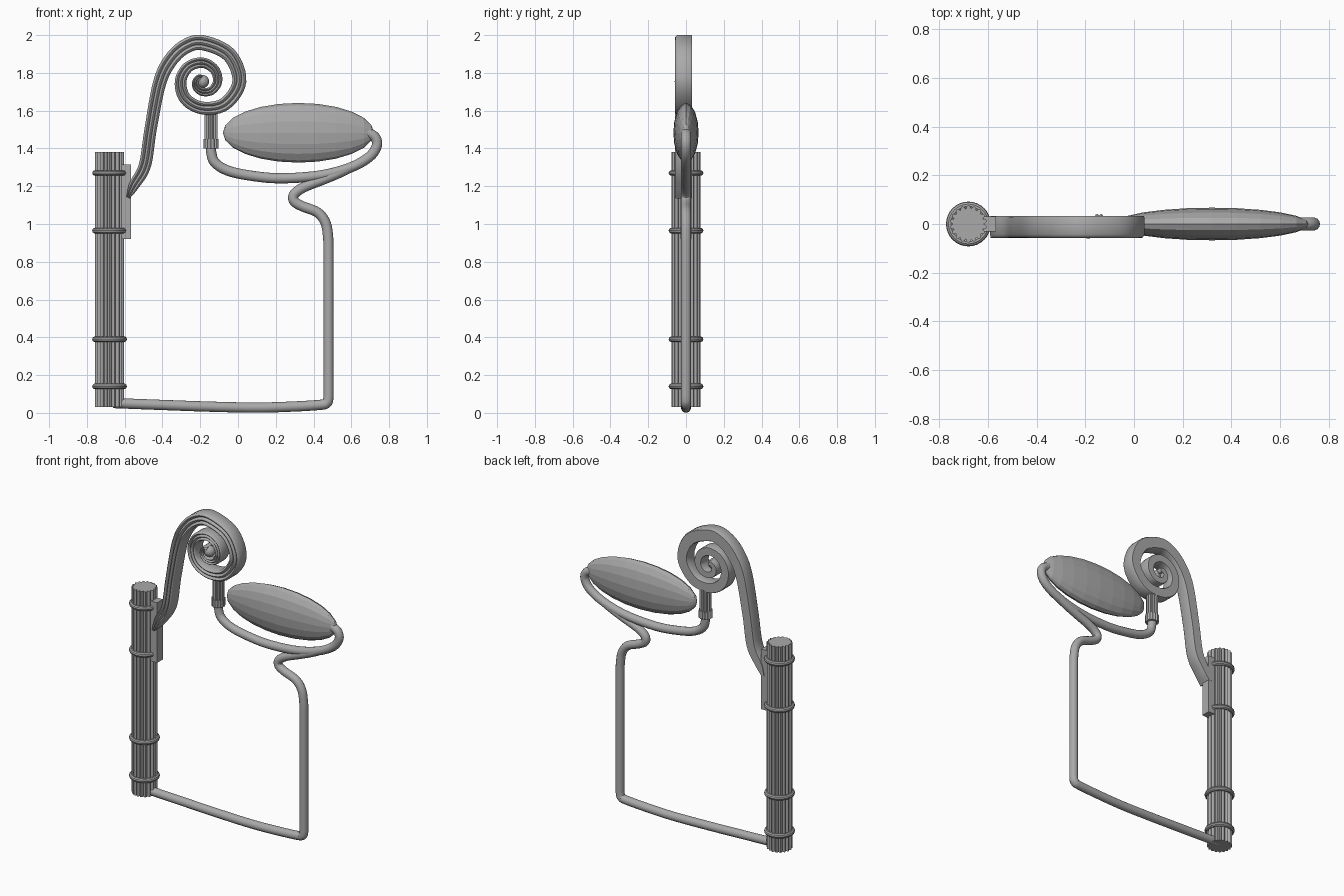
import bpy, bmesh, math
from mathutils import Vector

if "Cube" in bpy.data.objects:
    bpy.data.objects.remove(bpy.data.objects["Cube"])

metal = bpy.data.materials.new("grey metal")
metal.diffuse_color = (0.4, 0.4, 0.4, 1)
metal.use_nodes = True
metal.node_tree.nodes["Principled BSDF"].inputs["Base Color"].default_value = metal.diffuse_color


def finish(name, bm, smooth=True, angle=35):
    bmesh.ops.recalc_face_normals(bm, faces=bm.faces)
    me = bpy.data.meshes.new(name)
    bm.to_mesh(me)
    bm.free()
    ob = bpy.data.objects.new(name, me)
    bpy.context.collection.objects.link(ob)
    me.materials.append(metal)
    if smooth:
        bpy.ops.object.select_all(action='DESELECT')
        ob.select_set(True)
        bpy.context.view_layer.objects.active = ob
        bpy.ops.object.shade_smooth_by_angle(angle=math.radians(angle))
    return ob


def skin(bm, rings, closed=False):
    vs = [[bm.verts.new(p) for p in r] for r in rings]
    n = len(vs[0])
    for i in range(len(vs) if closed else len(vs) - 1):
        a, b = vs[i], vs[(i + 1) % len(vs)]
        for j in range(n):
            bm.faces.new((a[j], a[(j + 1) % n], b[(j + 1) % n], b[j]))
    if not closed:
        bm.faces.new(vs[0])
        bm.faces.new(vs[-1])


def spline(pts, steps):
    # Catmull-Rom through tuples of (x, z, width)
    P = [Vector(p) for p in pts]
    P = [2 * P[0] - P[1]] + P + [2 * P[-1] - P[-2]]
    out = []
    for i in range(1, len(P) - 2):
        a, b, c, d = P[i - 1:i + 3]
        for k in range(steps):
            t = k / steps
            out.append(0.5 * (2 * b + (c - a) * t + (2 * a - 5 * b + 4 * c - d) * t * t
                              + (3 * b - a - 3 * c + d) * t ** 3))
    return out + [P[-2]]


def sweep(name, pts, section, steps=5):
    # carry a section (across, y) along a path in the xz plane
    path = spline(pts, steps)
    rings = []
    for i, p in enumerate(path):
        t = path[min(i + 1, len(path) - 1)] - path[max(i - 1, 0)]
        n = Vector((-t.y, t.x)).normalized()
        rings.append([(p.x + n.x * u * p.z, v, p.y + n.y * u * p.z) for u, v in section])
    bm = bmesh.new()
    skin(bm, rings)
    return finish(name, bm)


def reeded(name, x, y, z0, z1, r, depth, lobes, per=6):
    n = lobes * per
    def ring(z):
        out = []
        for k in range(n):
            a = math.tau * k / n
            rr = r - depth + depth * abs(math.sin(a * lobes / 2))
            out.append((x + rr * math.cos(a), y + rr * math.sin(a), z))
        return out
    bm = bmesh.new()
    skin(bm, [ring(z0), ring(z1)])
    return finish(name, bm)


def torus(name, x, y, z, R, r, n=32, m=10):
    bm = bmesh.new()
    skin(bm, [[(x + (R + r * math.cos(b)) * math.cos(a), y + (R + r * math.cos(b)) * math.sin(a),
                z + r * math.sin(b)) for b in [math.tau * j / m for j in range(m)]]
              for a in [math.tau * i / n for i in range(n)]], closed=True)
    return finish(name, bm)


# reeded post with binding rings
reeded("post", -0.68, 0, 0.03, 1.38, 0.077, 0.014, 18)
for i, z in enumerate((0.14, 0.39, 0.965, 1.27)):
    torus(f"post_ring_{i + 1}", -0.68, 0, z, 0.077, 0.015)

# mounting plate on the post
bm = bmesh.new()
bmesh.ops.create_cube(bm, size=1)
for v in bm.verts:
    v.co = (-0.592 + v.co.x * 0.05, v.co.y * 0.06, 1.117 + v.co.z * 0.395)
finish("mounting_plate", bm, smooth=False)

# scroll: three rounded reeds on the front, flat back
N = 18
scroll_section = [(-0.5 + k / N, -0.043 - 0.014 * abs(math.sin(3 * math.pi * k / N))) for k in range(N + 1)]
scroll_section += [(0.5, 0.026), (0.44, 0.033), (-0.44, 0.033), (-0.5, 0.026)]
cx, cz = -0.188, 1.754
path = [(-0.582, 1.14, 0.02), (-0.55, 1.205, 0.055), (-0.493, 1.31, 0.065), (-0.463, 1.5, 0.065),
        (-0.417, 1.74, 0.07), (-0.362, 1.86, 0.075), (-0.283, 1.937, 0.078)]
radii = [0.206, 0.195, 0.14, 0.116, 0.1, 0.08, 0.055, 0.036, 0.02]
for k in range(2 * len(radii) - 1):
    i = k // 2
    r = radii[i] if k % 2 == 0 else (radii[i] + radii[i + 1]) / 2
    a = math.pi / 2 - k * math.pi / 4
    w = 0.08 - 0.05 * k / (2 * len(radii) - 2)
    path.append((cx + r * math.cos(a), cz + r * math.sin(a), w))
sweep("scroll", path, scroll_section, 6)

# button at the scroll centre
bm = bmesh.new()
bmesh.ops.create_uvsphere(bm, u_segments=16, v_segments=10, radius=0.035)
for v in bm.verts:
    v.co = v.co + Vector((cx, -0.025, cz))
finish("scroll_button", bm)

# reeded collar under the scroll
reeded("collar_upper", -0.143, 0, 1.44, 1.59, 0.036, 0.007, 12)
reeded("collar_lower", -0.143, 0, 1.40, 1.45, 0.042, 0.007, 12)

# round bars
R = 0.027
circle = [(0.5 * math.cos(math.tau * k / 14), R * math.sin(math.tau * k / 14)) for k in range(14)]
upper = [(-0.143, 1.42), (-0.141, 1.375), (-0.122, 1.325), (-0.055, 1.283), (0.06, 1.257), (0.22, 1.242),
         (0.43, 1.256), (0.59, 1.297), (0.695, 1.355), (0.735, 1.415), (0.725, 1.46), (0.685, 1.485)]
lower = [(0.59, 1.297), (0.53, 1.268), (0.45, 1.235), (0.345, 1.193), (0.296, 1.155), (0.298, 1.12),
         (0.34, 1.094), (0.42, 1.062), (0.462, 1.01), (0.476, 0.94), (0.479, 0.85), (0.479, 0.5),
         (0.479, 0.15), (0.478, 0.075), (0.468, 0.052), (0.44, 0.043), (0.3, 0.034), (0.1, 0.028),
         (-0.15, 0.033), (-0.4, 0.042), (-0.66, 0.052)]
sweep("upper_bar", [(x, z, 2 * R) for x, z in upper], circle)
sweep("lower_bar", [(x, z, 2 * R) for x, z in lower], circle)

# low-poly oval lens, poles along x
bm = bmesh.new()
bmesh.ops.create_uvsphere(bm, u_segments=16, v_segments=12, radius=1)
for v in bm.verts:
    x, y, z = v.co
    v.co = (0.32 + z * 0.4, y * 0.067, 1.483 + x * 0.158)
finish("oval_lens", bm, smooth=False)
